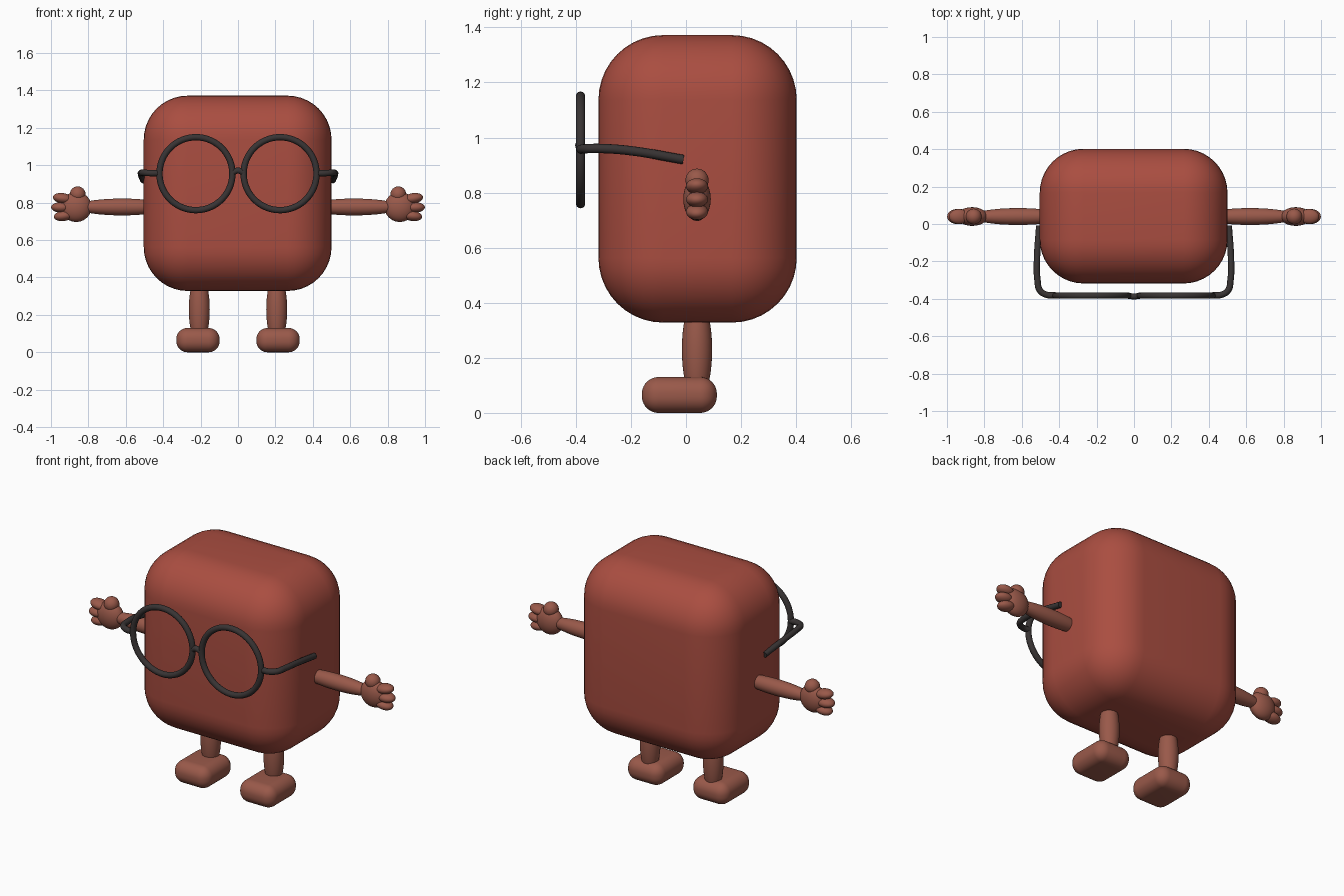
import bpy, math
from mathutils import Vector

cube = bpy.data.objects.get("Cube")
if cube:
    bpy.data.objects.remove(cube, do_unlink=True)


def material(name, rgb):
    m = bpy.data.materials.new(name)
    m.use_nodes = True
    m.diffuse_color = (*rgb, 1)
    m.node_tree.nodes["Principled BSDF"].inputs["Base Color"].default_value = (*rgb, 1)
    return m


RED = material("brick_red", (0.40, 0.075, 0.052))
SKIN = material("limb_brown", (0.32, 0.10, 0.068))
BLACK = material("frame_black", (0.04, 0.034, 0.034))


def finish(ob, name, mat):
    ob.name = name
    ob.data.materials.append(mat)
    bpy.ops.object.shade_smooth()
    return ob


def rounded_box(name, low, high, radius, mat):
    low, high = Vector(low), Vector(high)
    bpy.ops.mesh.primitive_cube_add(size=1, location=(low + high) / 2)
    ob = bpy.context.object
    ob.scale = high - low
    bpy.ops.object.transform_apply(location=False, rotation=False, scale=True)
    bevel = ob.modifiers.new("round", "BEVEL")
    bevel.width, bevel.segments = radius, 10
    return finish(ob, name, mat)


def ellipsoid(name, centre, radii, mat, tilt=0):
    bpy.ops.mesh.primitive_uv_sphere_add(segments=32, ring_count=20, radius=1,
                                         location=centre, rotation=(0, tilt, 0))
    ob = bpy.context.object
    ob.scale = radii
    return finish(ob, name, mat)


def wire(name, points, radius):
    curve = bpy.data.curves.new(name, "CURVE")
    curve.dimensions = "3D"
    curve.bevel_depth, curve.bevel_resolution = radius, 4
    curve.use_fill_caps = True
    spline = curve.splines.new("BEZIER")
    spline.bezier_points.add(len(points) - 1)
    for bp, co in zip(spline.bezier_points, points):
        bp.co = co
        bp.handle_left_type = bp.handle_right_type = "AUTO"
    ob = bpy.data.objects.new(name, curve)
    bpy.context.collection.objects.link(ob)
    curve.materials.append(BLACK)
    return ob


# Body
rounded_box("body", (-0.504, -0.318, 0.328), (0.5, 0.402, 1.372), 0.235, RED)

for side, s in (("left", 1), ("right", -1)):
    # Legs and feet
    ellipsoid(side + "_leg", (s * 0.207, 0.04, 0.23), (0.056, 0.055, 0.19), SKIN)
    foot_x = s * 0.214
    rounded_box(side + "_foot", (foot_x - 0.116, -0.16, 0),
                (foot_x + 0.116, 0.112, 0.13), 0.06, SKIN)

    # Arms and hands
    ellipsoid(side + "_arm", (s * 0.62, 0.04, 0.777), (0.25, 0.045, 0.045), SKIN)
    ellipsoid(side + "_palm", (s * 0.865, 0.04, 0.777), (0.082, 0.05, 0.08), SKIN)
    ellipsoid(side + "_thumb", (s * 0.857, 0.04, 0.845), (0.042, 0.042, 0.042), SKIN)
    for i, (x, z) in enumerate(((0.937, 0.823), (0.946, 0.775), (0.932, 0.73))):
        ellipsoid(f"{side}_finger_{i + 1}", (s * x, 0.04, z), (0.053, 0.04, 0.028),
                  SKIN, s * (i - 1) * 0.15)

    # Lens rim and temple
    bpy.ops.mesh.primitive_torus_add(major_radius=0.195, minor_radius=0.017,
                                     major_segments=64, minor_segments=14,
                                     location=(s * 0.225, -0.383, 0.955),
                                     rotation=(math.pi / 2, 0, 0))
    finish(bpy.context.object, side + "_lens_rim", BLACK)
    temple = ((0.42, -0.38, 0.958), (0.465, -0.379, 0.958), (0.503, -0.355, 0.96),
              (0.516, -0.3, 0.96), (0.519, -0.2, 0.952), (0.507, -0.01, 0.92))
    wire(side + "_temple", [(s * x, y, z) for x, y, z in temple], 0.017)

# Nose bridge
wire("nose_bridge", [(-0.035, -0.383, 0.955), (0, -0.387, 0.972), (0.035, -0.383, 0.955)], 0.016)
